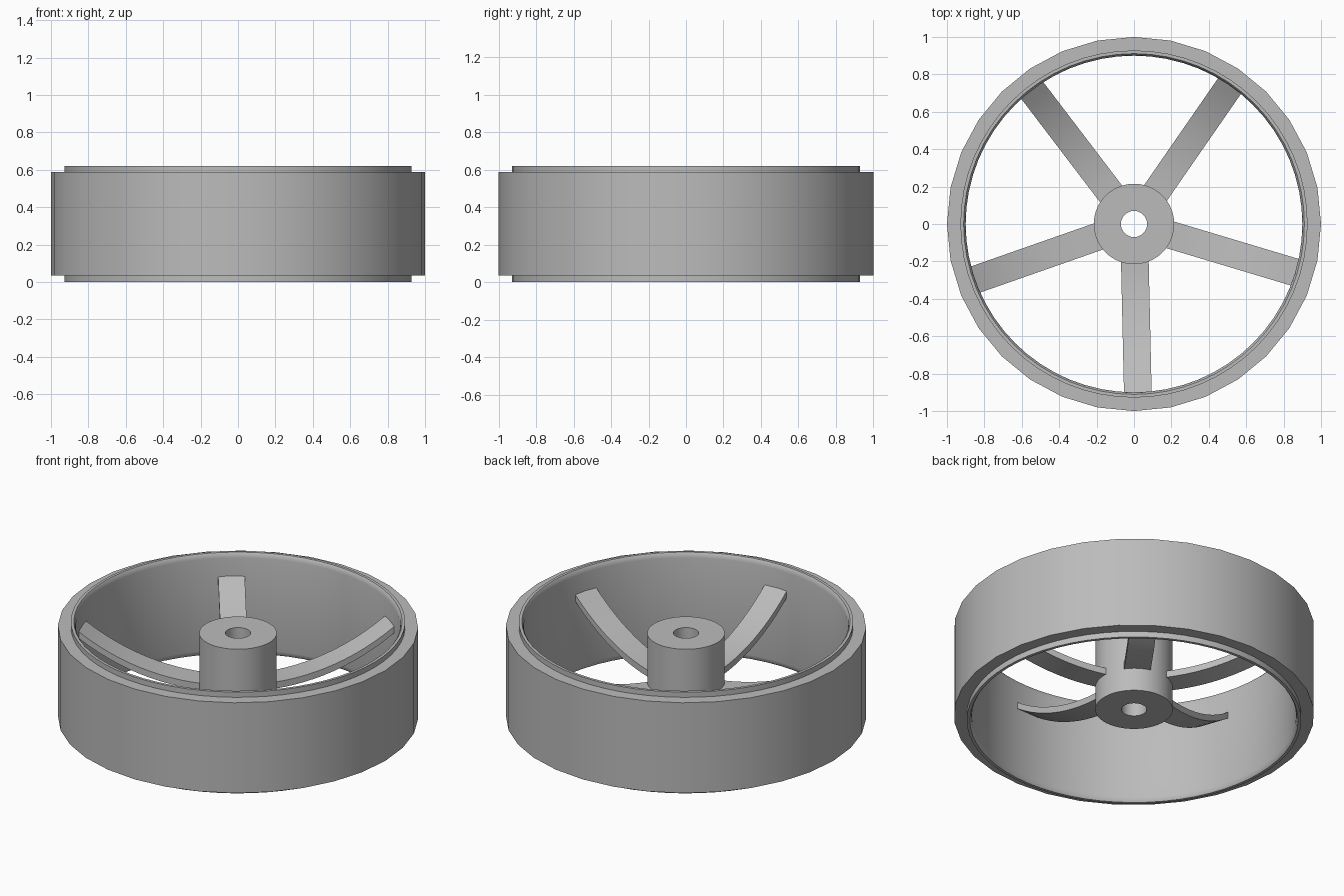
import bpy, bmesh, math
from mathutils import Vector, Matrix

if "Cube" in bpy.data.objects:
    bpy.data.objects.remove(bpy.data.objects["Cube"])

grey = bpy.data.materials.new("plain_grey")
grey.diffuse_color = (0.5, 0.5, 0.5, 1)
grey.use_nodes = True
grey.node_tree.nodes["Principled BSDF"].inputs["Base Color"].default_value = grey.diffuse_color


def finish(name, bm, angle=30):
    bmesh.ops.recalc_face_normals(bm, faces=bm.faces)
    mesh = bpy.data.meshes.new(name)
    bm.to_mesh(mesh)
    bm.free()
    mesh.materials.append(grey)
    ob = bpy.data.objects.new(name, mesh)
    bpy.context.collection.objects.link(ob)
    bpy.ops.object.select_all(action='DESELECT')
    ob.select_set(True)
    bpy.context.view_layer.objects.active = ob
    bpy.ops.object.shade_smooth_by_angle(angle=math.radians(angle))
    return ob


def lathe(name, profile, sides):
    """Revolve a closed (radius, z) profile about the z axis."""
    bm = bmesh.new()
    rings = []
    for i in range(sides):
        a = math.tau * i / sides
        rings.append([bm.verts.new((r * math.cos(a), r * math.sin(a), z))
                      for r, z in profile])
    n = len(profile)
    for i in range(sides):
        p, q = rings[i], rings[(i + 1) % sides]
        for j in range(n):
            k = (j + 1) % n
            bm.faces.new((p[j], q[j], q[k], p[k]))
    return finish(name, bm)


# Outer tread band
lathe("tread", [(0.92, 0.035), (1, 0.035), (1, 0.588), (0.92, 0.588)], 32)

# Inner rim sleeve with eased inner edges
lathe("rim", [(0.928, 0), (0.928, 0.62), (0.911, 0.62), (0.904, 0.61),
              (0.9, 0.59), (0.9, 0.03), (0.904, 0.01), (0.911, 0)], 64)

# Hub with axle hole
lathe("hub", [(0.07, 0.07), (0.215, 0.07), (0.215, 0.55), (0.07, 0.55)], 64)

# Five spokes sweeping upward along an arc from hub to rim
R0, R1, ARC, HALF, THICK, STEPS = 0.19, 0.903, 1.215, 0.074, 0.04, 12
for s in range(5):
    bm = bmesh.new()
    prev = None
    for i in range(STEPS + 1):
        r = R0 + (R1 - R0) * i / STEPS
        top = 0.25 + ARC - math.sqrt(ARC ** 2 - (r - R0) ** 2)
        ring = [bm.verts.new((r, y, z)) for y, z in
                ((-HALF, top), (HALF, top), (HALF, top - THICK), (-HALF, top - THICK))]
        if prev:
            for j in range(4):
                k = (j + 1) % 4
                bm.faces.new((prev[j], prev[k], ring[k], ring[j]))
        else:
            bm.faces.new(ring)
        prev = ring
    bm.faces.new(prev)
    bm.transform(Matrix.Rotation(math.radians(55.3 + 72 * s), 4, 'Z'))
    finish(f"spoke_{s + 1}", bm)
